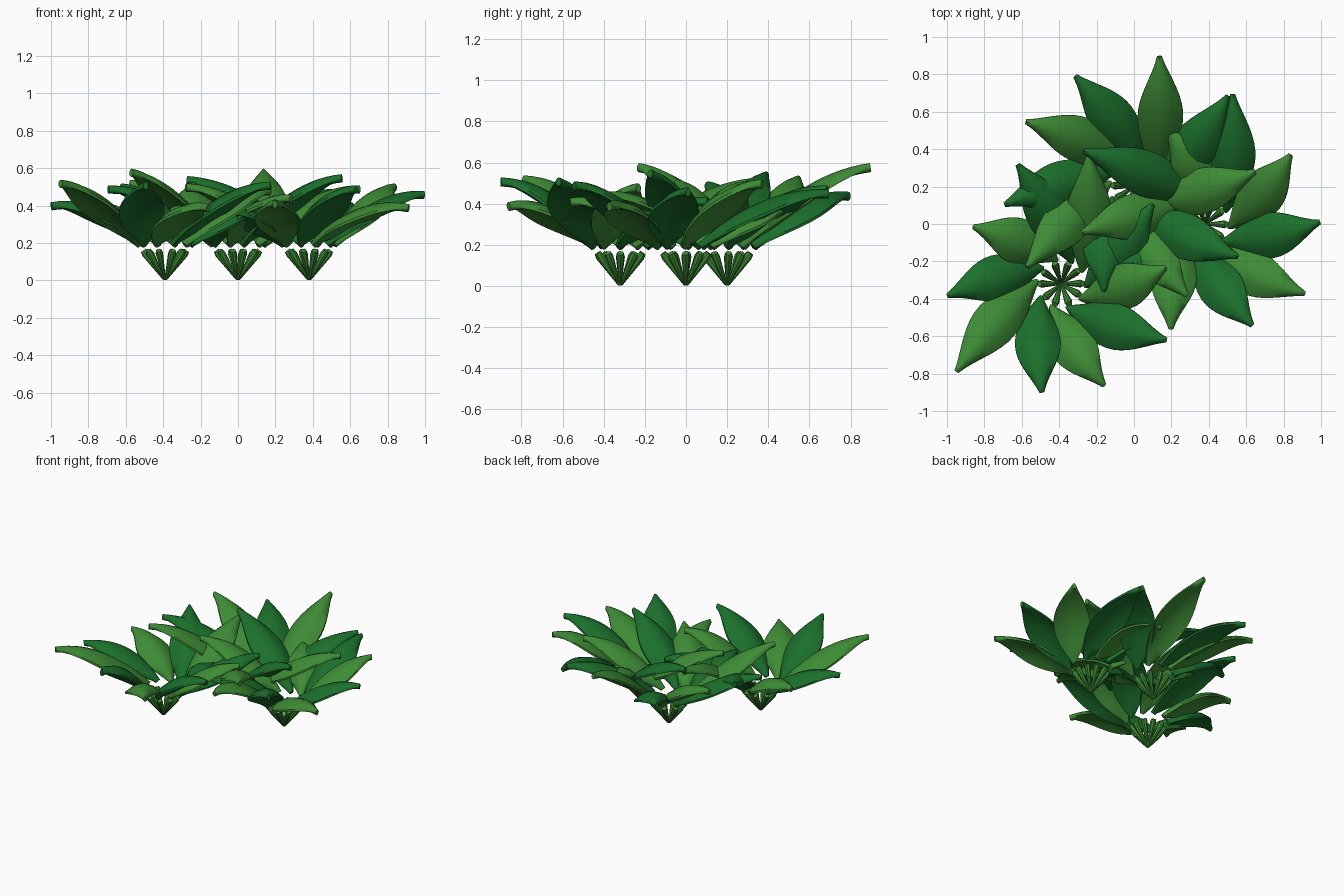
import bpy, bmesh, math
from mathutils import Vector

if "Cube" in bpy.data.objects:
    bpy.data.objects.remove(bpy.data.objects["Cube"])


def material(name, rgb):
    m = bpy.data.materials.new(name)
    m.diffuse_color = (*rgb, 1)
    m.use_nodes = True
    m.node_tree.nodes["Principled BSDF"].inputs["Base Color"].default_value = m.diffuse_color
    return m


LIGHT = material("light_green", (0.047, 0.26, 0.036))
DARK = material("dark_green", (0.011, 0.16, 0.025))


def loft(bm, rings):
    """Skin closed rings of points and cap both ends."""
    vs = [[bm.verts.new(p) for p in ring] for ring in rings]
    n = len(vs[0])
    for a, b in zip(vs, vs[1:]):
        for i in range(n):
            j = (i + 1) % n
            bm.faces.new((a[i], a[j], b[j], b[i]))
    bm.faces.new(vs[0][::-1])
    bm.faces.new(vs[-1])


def finish(bm, name, mat, angle):
    bmesh.ops.recalc_face_normals(bm, faces=bm.faces)
    me = bpy.data.meshes.new(name)
    bm.to_mesh(me)
    bm.free()
    me.materials.append(mat)
    ob = bpy.data.objects.new(name, me)
    bpy.context.collection.objects.link(ob)
    bpy.context.view_layer.objects.active = ob
    ob.select_set(True)
    bpy.ops.object.shade_smooth_by_angle(angle=math.radians(angle))
    ob.select_set(False)


def leaf(name, base, ang, reach, tip_z, mat):
    """Arched leaf set off to one side, with raised midrib, drooping sides and blunt tip."""
    out = Vector((math.cos(ang), math.sin(ang), 0))
    side = Vector((-out.y, out.x, 0))
    r0, z0, steps = 0.095, 0.19, 14
    z1 = tip_z - 0.024

    def spine(t):
        shift = 0.095 * (1 - max(t, 0) ** 1.7)
        return (base + out * (r0 + (reach - r0) * t) - side * shift
                + Vector((0, 0, z0 + (z1 - z0) * t + 0.3 * t * (1 - t))))

    rings = []
    for k in range(steps + 1):
        t = k / steps
        p = spine(t)
        along = (spine(min(t + 0.01, 1)) - spine(t - 0.01)).normalized()
        across = Vector((-along.y, along.x, 0)).normalized()
        up = along.cross(across)
        w = 0.013
        if 0 < k < steps:
            w += 0.109 * math.sin(math.pi * t ** 0.84) ** 1.2
        droop = 0.42 * (w - 0.013)
        ring = []
        for u in (-1, -0.55, 0, 0.55, 1):          # upper surface
            ring.append(p + across * u * w + up * (0.022 * (1 - u * u * 0.7) - droop * u * u))
        for u in (1, 0.55, 0, -0.55, -1):          # lower surface
            ring.append(p + across * u * w - up * (0.022 * (1 - u * u * 0.7) + droop * u * u))
        rings.append(ring)
    bm = bmesh.new()
    loft(bm, rings)
    finish(bm, name, mat, 50)


def stems(name, base, angles):
    """Fan of short rods that widen upward."""
    bm = bmesh.new()
    for a in angles:
        out = Vector((math.cos(a), math.sin(a), 0))
        side = Vector((-out.y, out.x, 0))
        axis = (out * 0.115 + Vector((0, 0, 0.155))).normalized()
        nrm = axis.cross(side)
        rings = []
        for r, z, rad in ((0.006, 0.006, 0.006), (0.103, 0.142, 0.021), (0.116, 0.16, 0.016)):
            c = base + out * r + Vector((0, 0, z))
            rings.append([c + (side * math.cos(q) + nrm * math.sin(q)) * rad
                          for q in (i * math.tau / 8 for i in range(8))])
        loft(bm, rings)
    finish(bm, name, LIGHT, 40)


# Each plant: base, first colour, then leaf (angle, reach, tip height)
PLANTS = (
    ("left", (-0.39, -0.32), 0,
     ((9, .57, .50), (41, .65, .43), (78, .71, .53), (110, .68, .52), (147, .56, .42),
      (186, .61, .42), (220, .73, .54), (260, .59, .53), (293, .59, .41), (332, .64, .53))),
    ("back", (0.0, 0.2), 0,
     ((7, .655, .51), (44, .70, .49), (79, .71, .60), (118, .67, .46), (149, .675, .54),
      (188, .70, .51), (217, .715, .60), (254, .58, .38), (296, .65, .46), (326, .67, .57))),
    ("right", (0.38, 0.0), 1,
     ((1, .615, .48), (39, .59, .52), (78, .71, .47), (112, .54, .39), (149, .76, .56),
      (184, .66, .52), (217, .58, .38), (252, .59, .43), (295, .60, .51), (325, .65, .41))),
)

for name, (x, y), first, data in PLANTS:
    base = Vector((x, y, 0))
    stems(f"{name}_plant_stems", base, [math.radians(d[0] - 40) for d in data])
    for i, (deg, reach, tip_z) in enumerate(data):
        leaf(f"{name}_plant_leaf_{i + 1}", base, math.radians(deg), reach, tip_z,
             (LIGHT, DARK)[(i + first) % 2])
